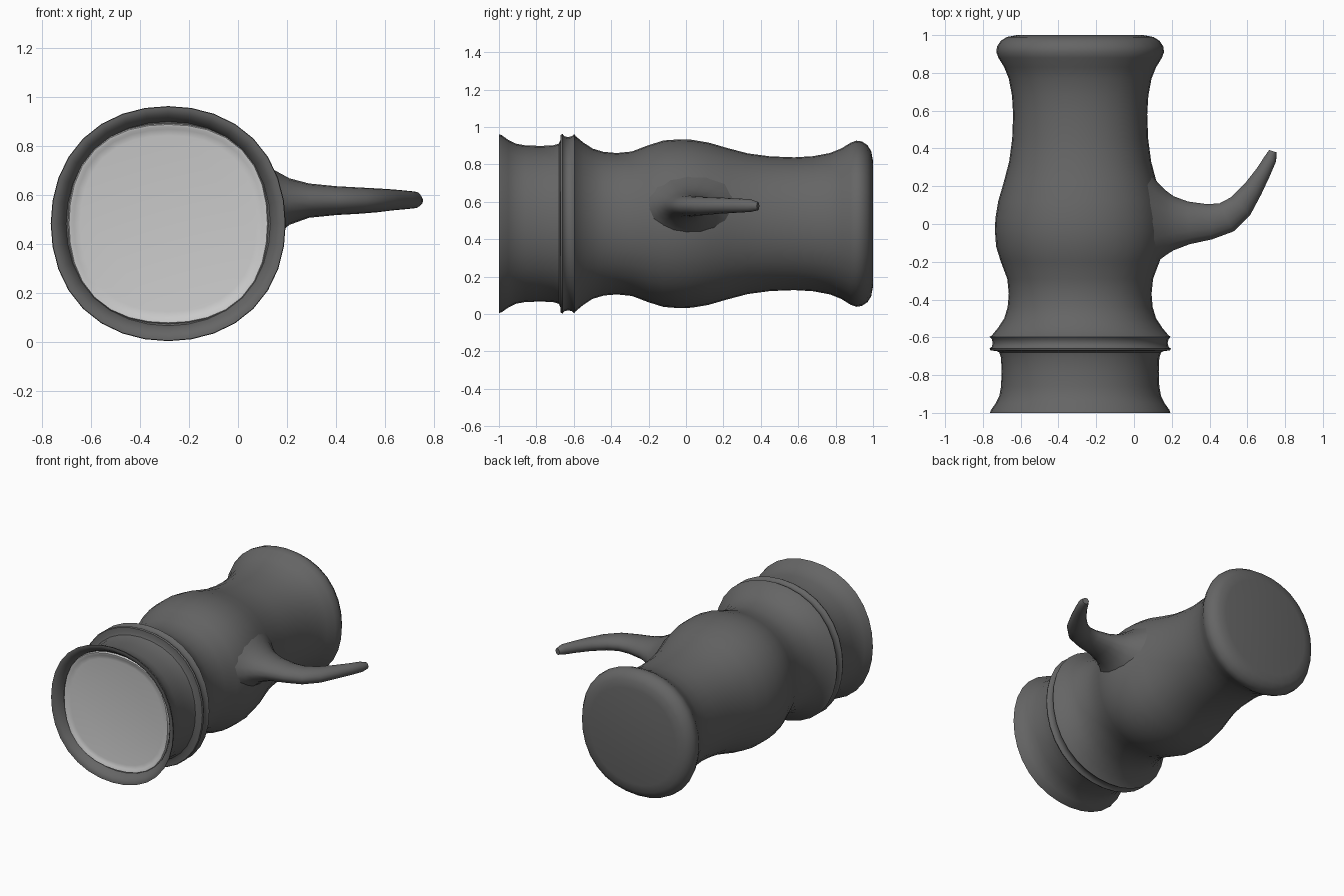
import bpy, bmesh, math
from mathutils import Vector

if "Cube" in bpy.data.objects:
    bpy.data.objects.remove(bpy.data.objects["Cube"])

CX, CZ = -0.285, 0.483


def material(name, v):
    m = bpy.data.materials.new(name)
    m.diffuse_color = (v, v, v, 1)
    m.use_nodes = True
    m.node_tree.nodes["Principled BSDF"].inputs["Base Color"].default_value = m.diffuse_color
    return m


def loft(name, rings, mat, cap_start=False, cap_end=False, angle=40):
    bm = bmesh.new()
    loops = [[bm.verts.new(p) for p in ring] for ring in rings]
    n = len(loops[0])
    for a, b in zip(loops, loops[1:]):
        for i in range(n):
            j = (i + 1) % n
            bm.faces.new((a[i], a[j], b[j], b[i]))
    if cap_start:
        bm.faces.new(loops[0][::-1])
    if cap_end:
        bm.faces.new(loops[-1])
    bmesh.ops.recalc_face_normals(bm, faces=bm.faces)
    # open shells: make the front-facing disc look outward
    if name == "front_panel" and sum(f.normal.y for f in bm.faces) > 0:
        bmesh.ops.reverse_faces(bm, faces=bm.faces)
    me = bpy.data.meshes.new(name)
    bm.to_mesh(me)
    bm.free()
    ob = bpy.data.objects.new(name, me)
    bpy.context.collection.objects.link(ob)
    me.materials.append(mat)
    bpy.ops.object.select_all(action='DESELECT')
    ob.select_set(True)
    bpy.context.view_layer.objects.active = ob
    bpy.ops.object.shade_smooth_by_angle(angle=math.radians(angle))
    return ob


def ring(y, r, square, n=32):
    # slightly squared circle around the long axis
    pts = []
    for i in range(n):
        a = 2 * math.pi * i / n
        k = r * (1 + square * (1 - math.cos(4 * a)) / 2)
        pts.append((CX + k * math.cos(a), y, CZ + k * math.sin(a)))
    return pts


dark = material("dark_grey", 0.13)
light = material("light_grey", 0.75)

# Body: recessed front rim, waist band, bulge, neck and rounded back lip
profile = [(-0.94, 0.40), (-0.945, 0.417), (-0.965, 0.425), (-0.99, 0.445),
           (-1.0, 0.465), (-1.0, 0.478), (-0.985, 0.473), (-0.95, 0.448), (-0.91, 0.428),
           (-0.86, 0.419), (-0.78, 0.416), (-0.71, 0.419), (-0.68, 0.428),
           (-0.672, 0.445), (-0.67, 0.475), (-0.66, 0.48), (-0.65, 0.468),
           (-0.63, 0.463), (-0.61, 0.468), (-0.597, 0.479), (-0.59, 0.468),
           (-0.55, 0.435), (-0.5, 0.402), (-0.44, 0.384), (-0.37, 0.378),
           (-0.29, 0.386), (-0.2, 0.420), (-0.12, 0.445), (-0.04, 0.451),
           (0.03, 0.449), (0.12, 0.434), (0.22, 0.405), (0.33, 0.376),
           (0.45, 0.360), (0.58, 0.355), (0.68, 0.361), (0.77, 0.378),
           (0.83, 0.402), (0.88, 0.433), (0.91, 0.444), (0.94, 0.440),
           (0.97, 0.420), (0.99, 0.388), (1.0, 0.335)]
body = [ring(y, r, 0.025) for y, r in profile]
loft("body", body, dark, cap_end=True)

# Light front panel, slightly dished
panel = [(-0.935, 0.412), (-0.958, 0.405), (-0.957, 0.396), (-0.95, 0.385), (-0.946, 0.36)]
loft("front_panel", [ring(y, r, 0.05) for y, r in panel], light, cap_end=True)

# Handle: flared root, curved taper towards the tip (x, y, z, half width, half height)
path = [(0.07, 0.01, 0.555, 0.28, 0.20), (0.13, 0.01, 0.562, 0.205, 0.15),
        (0.17, 0.006, 0.568, 0.170, 0.122), (0.21, 0.004, 0.573, 0.143, 0.095),
        (0.29, 0.006, 0.577, 0.113, 0.070), (0.40, 0.012, 0.577, 0.094, 0.059),
        (0.49, 0.035, 0.577, 0.083, 0.054), (0.565, 0.095, 0.578, 0.069, 0.049),
        (0.63, 0.185, 0.580, 0.052, 0.043), (0.685, 0.275, 0.580, 0.040, 0.038),
        (0.722, 0.345, 0.580, 0.033, 0.034), (0.736, 0.385, 0.577, 0.021, 0.022)]
rings = []
for i, (x, y, z, w, h) in enumerate(path):
    a, b = path[max(i - 1, 0)], path[min(i + 1, len(path) - 1)]
    t = Vector((b[0] - a[0], b[1] - a[1], 0)).normalized()
    if i < 4:
        t = Vector((1, 0, 0))
    side = Vector((-t.y, t.x, 0))
    rings.append([Vector((x, y, z)) + side * w * math.cos(q) + Vector((0, 0, h * math.sin(q)))
                  for q in (2 * math.pi * k / 16 for k in range(16))])
loft("handle", rings, dark, cap_start=True, cap_end=True)
